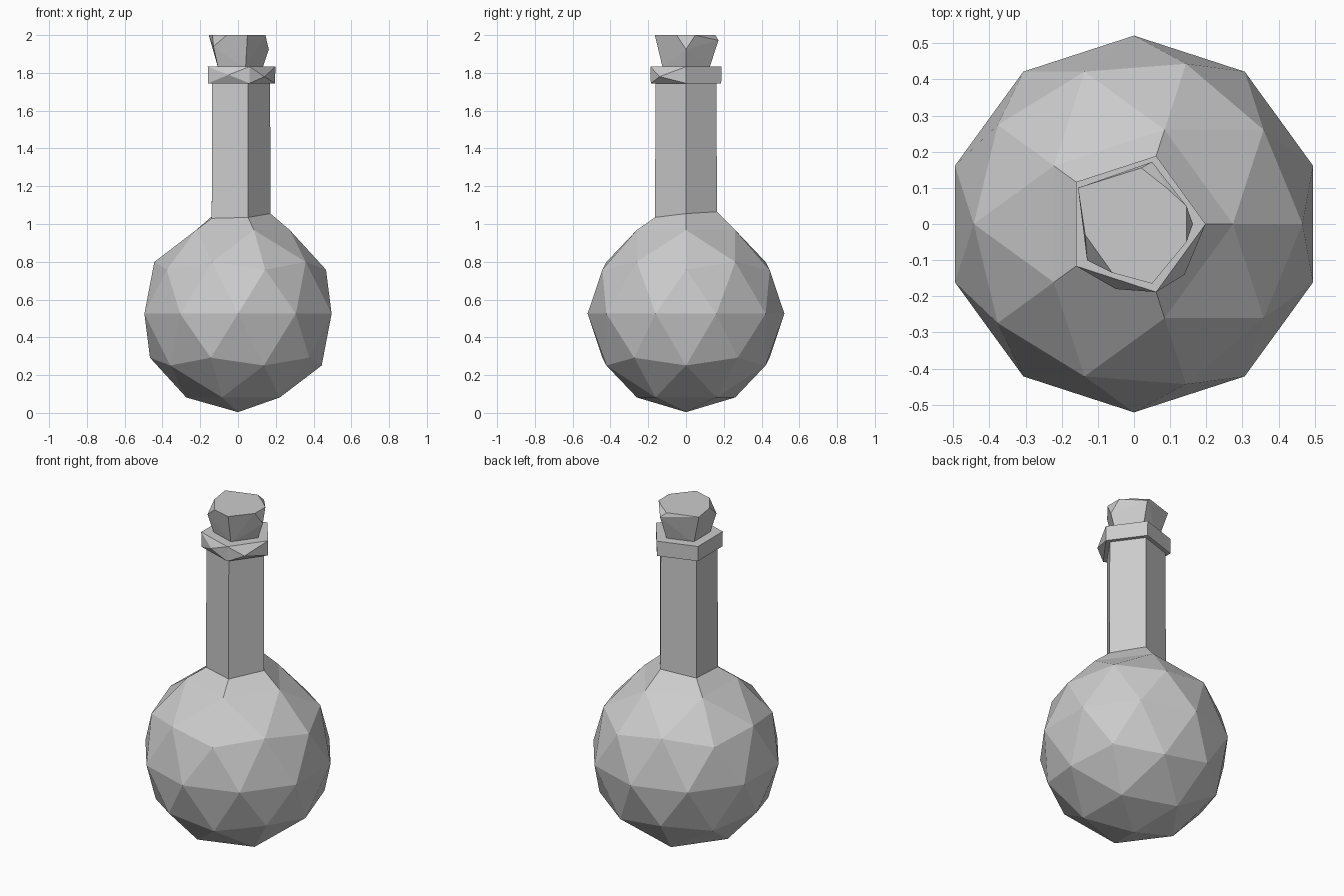
import bpy, bmesh
from math import sin, cos, radians
from mathutils import Vector

cube = bpy.data.objects.get("Cube")
if cube:
    bpy.data.objects.remove(cube, do_unlink=True)

grey = bpy.data.materials.new("plain grey")
grey.use_nodes = True
colour = (0.6, 0.6, 0.6, 1)
grey.diffuse_color = colour
grey.node_tree.nodes["Principled BSDF"].inputs["Base Color"].default_value = colour


def finish(bm, name):
    bmesh.ops.recalc_face_normals(bm, faces=bm.faces)
    mesh = bpy.data.meshes.new(name)
    bm.to_mesh(mesh)
    bm.free()
    mesh.materials.append(grey)
    ob = bpy.data.objects.new(name, mesh)
    bpy.context.collection.objects.link(ob)
    return ob


def pentagon(radius, z, lifts=(0, 0, 0, 0, 0)):
    return [Vector((radius * cos(radians(72 * i)), radius * sin(radians(72 * i)), z + lifts[i]))
            for i in range(5)]


def hull(points, name):
    bm = bmesh.new()
    for p in points:
        bm.verts.new(p)
    bmesh.ops.convex_hull(bm, input=bm.verts)
    bmesh.ops.dissolve_limit(bm, angle_limit=radians(1), verts=bm.verts, edges=bm.edges)
    return finish(bm, name)


# Round faceted body, its top point opened and drawn in to meet the neck
neck_foot = pentagon(0.172, 1.04, (0.015, 0.025, 0, -0.01, -0.005))
bm = bmesh.new()
bmesh.ops.create_icosphere(bm, subdivisions=2, radius=0.521)
bmesh.ops.translate(bm, verts=bm.verts, vec=(0, 0, 0.525))
apex = max(bm.verts, key=lambda v: v.co.z)
bmesh.ops.delete(bm, geom=[apex], context='VERTS')
rim = [e for e in bm.edges if e.is_boundary]
new = bmesh.ops.extrude_edge_only(bm, edges=rim)["geom"]
for v in [g for g in new if isinstance(g, bmesh.types.BMVert)]:
    flat = Vector((v.co.x, v.co.y, 1.04))
    v.co = min(neck_foot, key=lambda p: (p - flat).length)
finish(bm, "body")

# Five-sided neck
hull(neck_foot + pentagon(0.17, 1.78), "neck")

# Collar with two chipped, bulging front facets
hull(pentagon(0.196, 1.745) + pentagon(0.198, 1.833)
     + [(0.14, -0.14, 1.78), (-0.05, -0.18, 1.79)], "collar")

# Rough-cut stopper, wider at the top, with chipped corners
top = [(-0.155, 0.1), (0.02, 0.155), (0.09, 0.1), (0.145, 0.05), (0.145, -0.05),
       (0.05, -0.165), (-0.06, -0.135), (-0.135, -0.03)]
chips = [(0.05, 0.172, 1.972), (0.163, 0, 1.925), (-0.13, -0.1, 1.94)]
hull(pentagon(0.128, 1.82) + [(x, y, 2.0) for x, y in top] + chips, "stopper")
